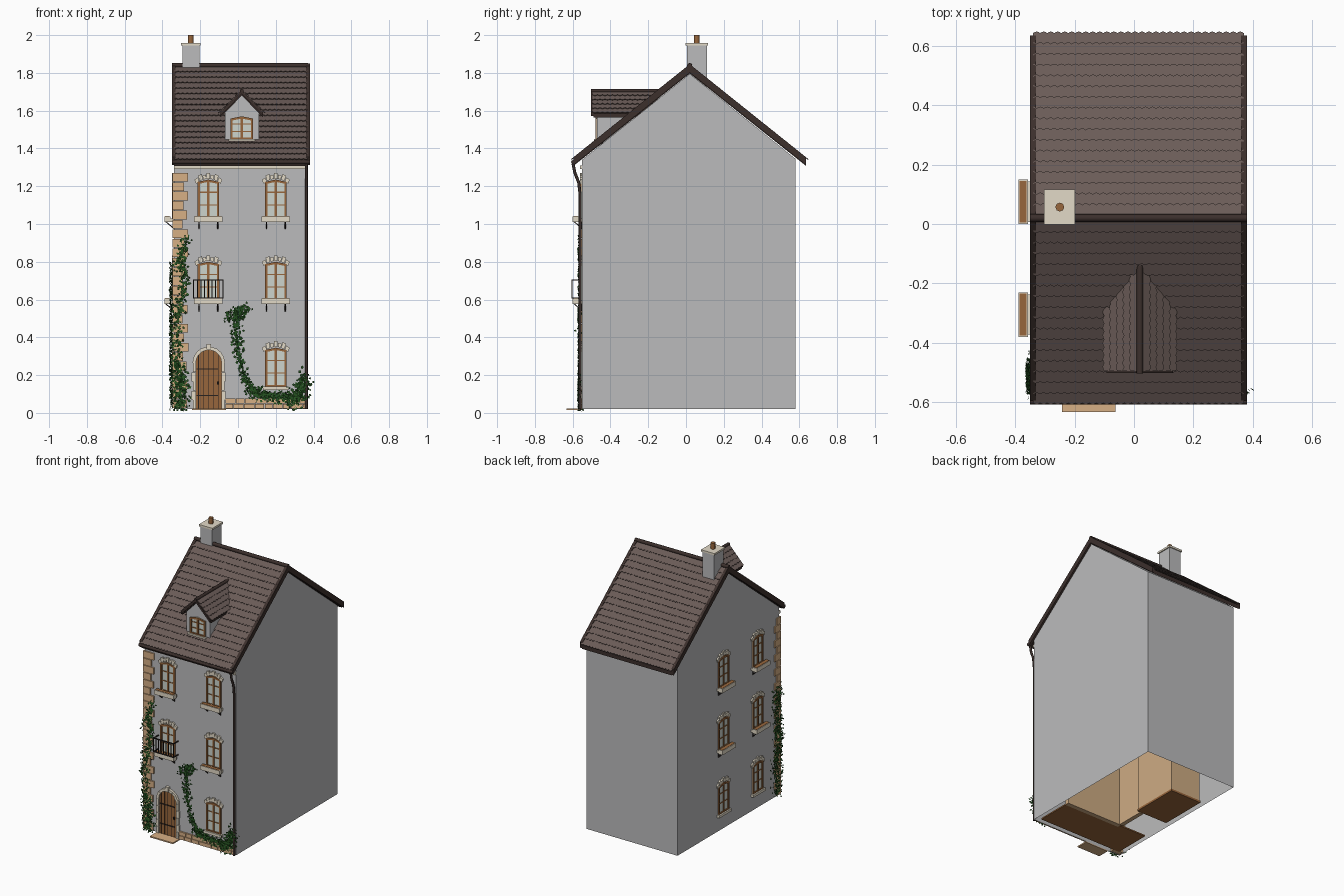
import bpy, bmesh, math, random
from mathutils import Matrix, Vector

random.seed(4)
if "Cube" in bpy.data.objects:
    bpy.data.objects.remove(bpy.data.objects["Cube"])


def material(name, *rgb):
    m = bpy.data.materials.new(name)
    m.use_nodes = True
    col = [(c / 255) ** 2.2 for c in rgb] + [1]
    m.diffuse_color = col
    m.node_tree.nodes["Principled BSDF"].inputs["Base Color"].default_value = col
    return m


WALL = material("grey render", 186, 186, 187)
ROOF = material("brown tile", 106, 92, 88)
TRIM = material("dark brown trim", 62, 51, 48)
STONE = material("tan stone", 214, 174, 132)
CREAM = material("cream stone", 226, 217, 198)
WOOD = material("brown wood", 150, 102, 62)
GLASS = material("pale glass", 204, 212, 204)
IRON = material("black iron", 44, 38, 36)
IVY = material("ivy green", 42, 84, 38)
INSIDE = material("interior tan", 205, 170, 130)

# Wall frames: local x runs along the wall, local -y points outwards
FRONT = Matrix.Translation((0, -0.55, 0))
SIDE = Matrix.Translation((-0.34, 0, 0)) @ Matrix.Rotation(-math.pi / 2, 4, "Z")


class Part:
    """Collects prisms of several materials into one named object."""

    def __init__(self, name, frame=Matrix()):
        self.name, self.frame, self.bm, self.mats = name, frame, bmesh.new(), []

    def slot(self, mat):
        if mat not in self.mats:
            self.mats.append(mat)
        return self.mats.index(mat)

    def prism(self, pts, push, mat):
        idx, push = self.slot(mat), Vector(push)
        a = [self.bm.verts.new(self.frame @ Vector(p)) for p in pts]
        b = [self.bm.verts.new(self.frame @ (Vector(p) + push)) for p in pts]
        n = len(a)
        faces = [a, b[::-1]] + [[a[i], b[i], b[(i + 1) % n], a[(i + 1) % n]] for i in range(n)]
        for f in faces:
            self.bm.faces.new(f).material_index = idx

    def box(self, x0, x1, y0, y1, z0, z1, mat):
        self.prism([(x0, y0, z0), (x1, y0, z0), (x1, y1, z0), (x0, y1, z0)], (0, 0, z1 - z0), mat)

    def plate(self, pts, out0, out1, mat):
        self.prism([(u, -out0, z) for u, z in pts], (0, out0 - out1, 0), mat)

    def finish(self, solid=True):
        if solid:
            bmesh.ops.recalc_face_normals(self.bm, faces=self.bm.faces)
        me = bpy.data.meshes.new(self.name)
        self.bm.to_mesh(me)
        self.bm.free()
        for m in self.mats:
            me.materials.append(m)
        ob = bpy.data.objects.new(self.name, me)
        bpy.context.collection.objects.link(ob)
        return ob


def tube(name, pts, radius, mat):
    cu = bpy.data.curves.new(name, "CURVE")
    cu.dimensions, cu.bevel_depth, cu.bevel_resolution, cu.use_fill_caps = "3D", radius, 2, True
    sp = cu.splines.new("POLY")
    sp.points.add(len(pts) - 1)
    for p, co in zip(sp.points, pts):
        p.co = (*co, 1)
    cu.materials.append(mat)
    bpy.context.collection.objects.link(bpy.data.objects.new(name, cu))


# Wall shell, hollow from below
p = Part("house_walls")
p.prism([(-0.34, y, z) for y, z in ((-0.55, 0.02), (0.58, 0.02), (0.58, 1.345), (0.02, 1.795), (-0.55, 1.34))],
        (0.71, 0, 0), WALL)
bmesh.ops.recalc_face_normals(p.bm, faces=p.bm.faces)
base = min(p.bm.faces, key=lambda f: f.calc_center_median().z)
bmesh.ops.inset_region(p.bm, faces=[base], thickness=0.035)
bmesh.ops.translate(p.bm, verts=base.verts, vec=(0, 0, 1.2))
p.finish(False)

# Interior floor, partition and stair block
p = Part("interior_rooms")
p.box(-0.31, 0.335, -0.52, -0.26, 0.021, 0.03, WOOD)
p.box(-0.1, 0.335, -0.28, -0.25, 0.021, 0.9, INSIDE)
p.box(-0.12, -0.09, -0.25, -0.05, 0.021, 0.9, INSIDE)
p.box(-0.3, -0.07, -0.04, 0.29, 0.03, 0.9, INSIDE)
p.box(-0.305, -0.065, -0.045, 0.295, 0.021, 0.035, WOOD)
p.finish()


# Scalloped tile courses; frame: x along the eave, -y down the slope, z outwards
def tiles(name, frame, width, length, courses, count):
    part = Part(name, frame)
    step, w = length / courses, width / count
    for c in range(courses):
        top, low = -c * step, -(c + 1) * step
        shift = (c % 2) * 0.5
        edge = []
        for k in range(count * 4 + 1):
            drop = 0.007 * abs(math.sin(math.pi * (k / 4 + shift)))
            edge.append((k * w / 4, low - drop, 0.008))
        part.prism([(width, top, 0), (0, top, 0)] + edge, (0, 0, 0.005), ROOF)
    return part.finish()


def slope_frame(origin, along, down):
    x, y = Vector(along).normalized(), -Vector(down).normalized()
    m = Matrix((x, y, x.cross(y))).transposed().to_4x4()
    return Matrix.Translation(origin) @ m


# Main roof
p = Part("roof_boards")
chevron = [(-0.595, 1.338), (0.02, 1.83), (0.635, 1.338), (0.635, 1.308), (0.02, 1.797), (-0.595, 1.308)]
p.prism([(-0.335, y, z) for y, z in chevron], (0.7, 0, 0), TRIM)
for x in (-0.35, 0.36):
    p.prism([(x, y, z + (0.016 if k < 3 else 0.004)) for k, (y, z) in enumerate(chevron)], (0.02, 0, 0), TRIM)
p.finish()
run = math.hypot(0.615, 0.492)
tiles("front_roof_tiles", slope_frame((-0.34, 0.02, 1.83), (1, 0, 0), (0, -0.615, -0.492)), 0.71, run, 17, 30)
tiles("back_roof_tiles", slope_frame((0.37, 0.02, 1.83), (-1, 0, 0), (0, 0.615, -0.492)), 0.71, run, 17, 30)
tube("ridge_tile", [(-0.35, 0.02, 1.84), (0.38, 0.02, 1.838)], 0.013, TRIM)
tube("front_gutter", [(-0.35, -0.598, 1.328), (0.38, -0.598, 1.328)], 0.011, TRIM)
tube("downpipe", [(0.362, -0.598, 1.32), (0.362, -0.588, 1.27), (0.362, -0.568, 1.22), (0.362, -0.56, 1.15),
                  (0.362, -0.56, 0.02)], 0.008, TRIM)
p = Part("cornice", FRONT)
p.box(-0.34, 0.37, -0.012, 0, 1.29, 1.31, CREAM)
p.finish()

# Chimney
p = Part("chimney")
p.box(-0.295, -0.205, 0.005, 0.11, 1.72, 1.945, WALL)
p.box(-0.303, -0.198, -0.002, 0.117, 1.945, 1.958, CREAM)
p.finish()
tube("chimney_pot", [(-0.25, 0.057, 1.955), (-0.25, 0.057, 2.0)], 0.015, WOOD)


# Windows
def glazing(part, hw, h):
    """Pale panes behind a wooden frame with a slightly arched head."""
    head = 0.012
    part.plate([(-hw, 0), (hw, 0), (hw, h - head), (0, h), (-hw, h - head)], 0, 0.003, GLASS)
    t = 0.012
    for s in (-1, 1):
        part.box(s * hw, s * (hw - t), -0.01, 0, 0, h - head, WOOD)
        part.plate([(0, h), (s * hw, h - head), (s * hw, h - head - t), (0, h - t)], 0, 0.01, WOOD)
    part.box(-hw, hw, -0.01, 0, 0, t, WOOD)
    part.box(-0.006, 0.006, -0.009, 0, 0, h - t, WOOD)
    for f in (0.36, 0.68):
        part.box(-hw, hw, -0.007, 0, h * f - 0.003, h * f + 0.003, WOOD)


def window(name, frame, u, z, planter):
    part = Part(name, frame @ Matrix.Translation((u, 0, z)))
    glazing(part, 0.057, 0.21)
    arc = lambda t, r: (t * (0.066 + r * 0.4), 0.187 + 0.028 * (1 - t * t) + r)
    for i in range(7):
        a, b = (2 * i - 7) / 7 + 0.015, (2 * i - 5) / 7 - 0.015
        r = 0.03 if i % 2 else 0.022
        part.plate([arc(a, 0), arc(b, 0), arc(b, r), arc(a, r)], 0, 0.01, CREAM)
    part.box(-0.068, 0.068, -0.02, 0, -0.014, 0.004, CREAM)
    if planter:
        part.box(-0.075, 0.075, -0.05, -0.018, -0.014, 0.016, CREAM)
        part.box(-0.07, 0.07, -0.046, -0.022, 0.016, 0.018, WOOD)
        for s in (-0.05, 0.05):
            part.plate([(s - 0.003, -0.05), (s + 0.003, -0.05), (s + 0.003, -0.014), (s - 0.003, -0.014)],
                       0, 0.006, IRON)
            part.prism([(s - 0.003, -0.045, -0.014), (s - 0.003, -0.037, -0.014), (s - 0.003, 0, -0.045),
                        (s - 0.003, 0, -0.052)], (0.006, 0, 0), IRON)
    part.finish()


for row, z in (("lower", 0.135), ("middle", 0.59), ("upper", 1.025)):
    window(row + "_front_left_window", FRONT, 0.2, z, row != "lower")
    if row != "lower":
        window(row + "_front_right_window", FRONT, -0.157, z, True)
    window(row + "_side_front_window", SIDE, 0.305, z, row != "lower")
    window(row + "_side_back_window", SIDE, -0.075, z, row != "lower")

# Balcony railing
p = Part("balcony_railing", FRONT)
for z in (0.605, 0.7):
    p.box(-0.237, -0.077, -0.056, -0.05, z, z + 0.007, IRON)
    for x in (-0.237, -0.083):
        p.box(x, x + 0.006, -0.056, 0, z, z + 0.006, IRON)
for i in range(9):
    x = -0.237 + i * 0.0193
    p.box(x, x + 0.005, -0.055, -0.051, 0.605, 0.705, IRON)
p.finish()

# Arched door with stone surround
DX, SPRING = -0.155, 0.265


def arch(r, n=12):
    return [(DX + r * math.cos(math.pi * i / n), SPRING + r * math.sin(math.pi * i / n)) for i in range(n + 1)]


p = Part("front_door", FRONT)
p.plate([(DX - 0.068, 0.02), (DX + 0.068, 0.02)] + arch(0.068), 0, 0.006, WOOD)
for i in range(-2, 3):
    x = DX + i * 0.027
    top = SPRING + math.sqrt(0.068 ** 2 - (i * 0.027) ** 2)
    p.box(x - 0.0015, x + 0.0015, -0.0075, 0, 0.02, top, IRON)
for z in (0.09, 0.23):
    p.box(DX - 0.065, DX + 0.05, -0.01, 0, z, z + 0.006, IRON)
p.box(DX + 0.045, DX + 0.055, -0.016, 0, 0.15, 0.165, IRON)
p.finish()
p = Part("door_surround", FRONT)
inner, outer = arch(0.068, 9), arch(0.086, 9)
for i in range(9):
    p.plate([inner[i], outer[i], outer[i + 1], inner[i + 1]], 0, 0.014 + 0.003 * (i % 2), CREAM)
for s in (-1, 1):
    for k in range(5):
        z = 0.02 + k * 0.049
        p.box(DX + s * 0.068, DX + s * (0.084 + 0.006 * (k % 2)), -0.014, 0, z, z + 0.047, CREAM)
p.box(DX - 0.012, DX + 0.012, -0.022, 0, 0.333, 0.366, CREAM)
p.finish()
p = Part("door_step", FRONT)
p.box(-0.243, -0.063, -0.083, 0, 0.014, 0.023, STONE)
p.finish()

# Corner quoins and plinth stones
p = Part("corner_quoins")
for k in range(25):
    z = 0.025 + k * 0.05
    w, d = ((0.072, 0.035), (0.05, 0.06))[k % 2]
    p.box(-0.348, -0.34 + w + random.uniform(-0.006, 0.006), -0.56, -0.55 + d, z, z + 0.046, STONE)
p.finish()
p = Part("plinth_stones", FRONT)
for row in range(2):
    x = -0.065
    while x < 0.35:
        w = min(random.uniform(0.04, 0.065), 0.358 - x)
        p.box(x, x + w - 0.003, -0.012, 0, 0.022 + row * 0.028, 0.047 + row * 0.028, STONE)
        x += w
p.finish()

# Dormer
CX, EAVE, APEX = 0.02, 1.585, 1.7
p = Part("dormer_walls")
p.prism([(CX + x, -0.47, z) for x, z in ((-0.09, 1.41), (0.09, 1.41), (0.09, 1.595), (0, 1.685), (-0.09, 1.595))],
        (0, 0.33, 0), WALL)
p.box(CX - 0.1, CX + 0.1, -0.485, -0.44, 1.42, 1.437, TRIM)
p.finish()
p = Part("dormer_window", Matrix.Translation((CX, -0.47, 1.445)))
glazing(p, 0.06, 0.125)
p.box(-0.07, 0.07, -0.018, 0, -0.01, 0.004, CREAM)
p.finish()
p = Part("dormer_roof_boards")
for s in (-1, 1):
    slope = [(0, APEX), (s * 0.112, EAVE), (s * 0.112, EAVE - 0.02), (0, APEX - 0.02)]
    p.prism([(CX + x, -0.49, z) for x, z in slope], (0, 0.34, 0), TRIM)
    p.prism([(CX + x, -0.502, z + 0.008) for x, z in slope], (0, 0.014, 0), TRIM)
    tiles("dormer_left_tiles" if s > 0 else "dormer_right_tiles",
          slope_frame((CX, -0.495 if s > 0 else -0.15, APEX), (0, s, 0), (s * 0.112, 0, EAVE - APEX)),
          0.345, 0.16, 5, 13)
p.finish()
tube("dormer_ridge", [(CX, -0.503, APEX + 0.004), (CX, -0.14, APEX + 0.004)], 0.011, TRIM)


# Ivy: leaves scattered around a path along a wall
def ivy(name, frame, path, spread, count):
    part = Part(name, frame)
    idx = part.slot(IVY)
    for _ in range(count):
        t = random.random() * (len(path) - 1)
        i = int(t)
        a, b = Vector(path[i]), Vector(path[i + 1])
        c = a.lerp(b, t - i) + Vector((random.gauss(0, spread), random.gauss(0, spread)))
        pos = Matrix.Translation((c.x, -random.uniform(0.006, 0.022), max(c.y, 0.015)))
        turn = Matrix.Rotation(random.uniform(0, 6.28), 4, "Y") @ Matrix.Rotation(random.uniform(-0.7, 0.7), 4, "X")
        s = random.uniform(0.006, 0.01)
        kite = [(0, 0, -s), (s * 0.8, 0, 0), (0, 0, s * 1.2), (-s * 0.8, 0, 0)]
        part.bm.faces.new([part.bm.verts.new(frame @ pos @ turn @ Vector(q)) for q in kite]).material_index = idx
    part.finish(False)


ivy("ivy_corner_base", FRONT, [(-0.31, 0.03), (-0.3, 0.14), (-0.32, 0.28)], 0.02, 380)
ivy("ivy_corner_climb", FRONT, [(-0.32, 0.28), (-0.335, 0.5), (-0.3, 0.6), (-0.28, 0.72), (-0.31, 0.8), (-0.27, 0.93)],
    0.014, 420)
ivy("ivy_side", SIDE, [(0.52, 0.04), (0.5, 0.25), (0.53, 0.4), (0.51, 0.6), (0.52, 0.77)], 0.024, 750)
ivy("ivy_middle_top", FRONT, [(-0.05, 0.49), (0.0, 0.54), (0.05, 0.55)], 0.017, 130)
ivy("ivy_middle_stem", FRONT, [(0.0, 0.52), (-0.01, 0.4), (0.01, 0.28), (0.04, 0.17), (0.09, 0.1)], 0.012, 280)
ivy("ivy_left_base", FRONT, [(0.06, 0.11), (0.18, 0.09), (0.3, 0.08)], 0.016, 330)
ivy("ivy_left_bush", FRONT, [(0.28, 0.05), (0.32, 0.1), (0.355, 0.19)], 0.02, 330)
